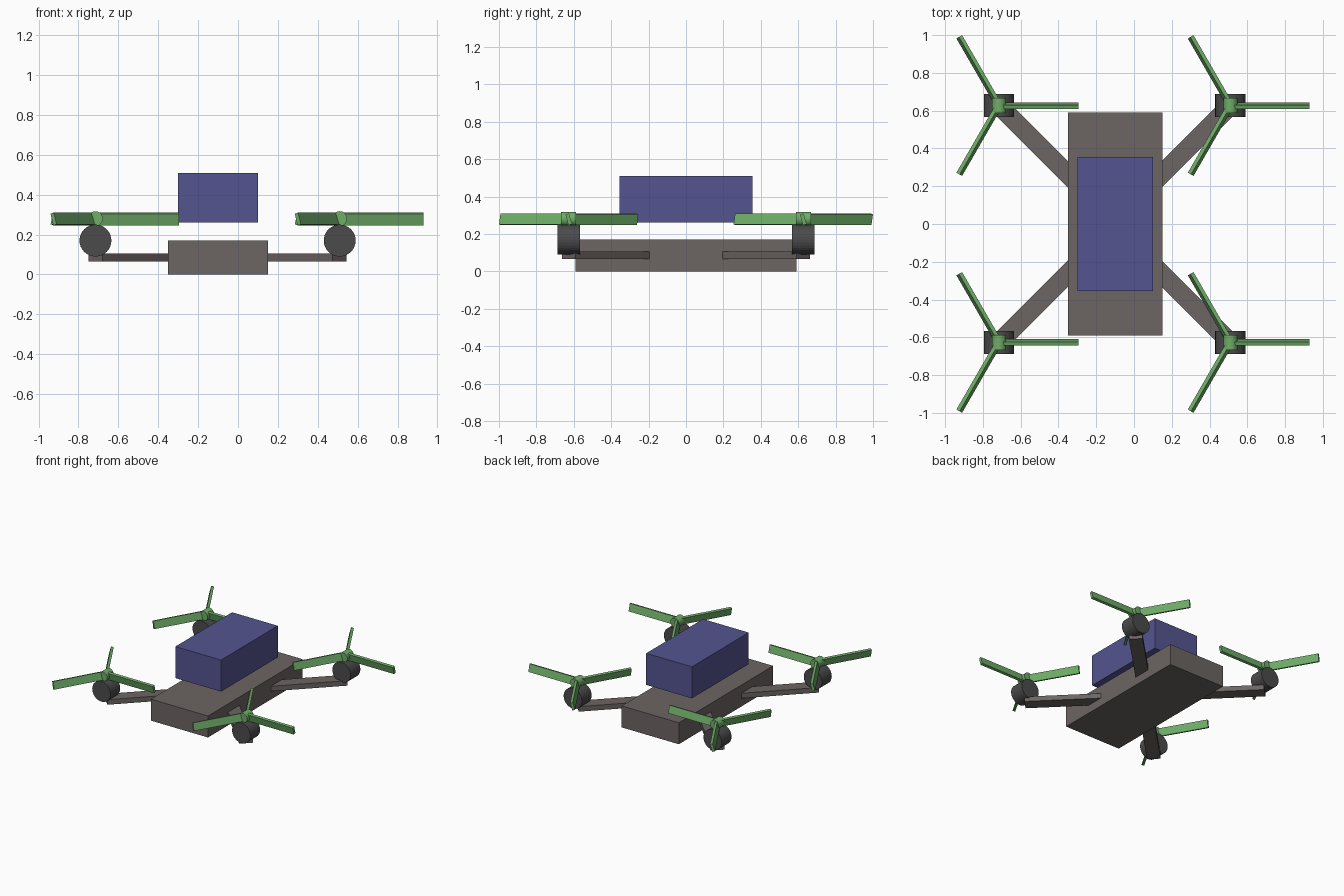
import bpy
from math import pi, radians, cos, sin
from mathutils import Matrix, Vector

if "Cube" in bpy.data.objects:
    bpy.data.objects.remove(bpy.data.objects["Cube"])

CX = -0.1025            # middle of the frame
RX, RY = 0.6125, 0.627  # rotor offsets from the middle


def material(name, rgb):
    m = bpy.data.materials.new(name)
    m.diffuse_color = (*rgb, 1)
    m.use_nodes = True
    m.node_tree.nodes["Principled BSDF"].inputs["Base Color"].default_value = m.diffuse_color
    return m


frame_mat = material("frame_grey", (0.15, 0.13, 0.125))
motor_mat = material("motor_dark", (0.07, 0.07, 0.07))
rotor_mat = material("rotor_green", (0.16, 0.42, 0.14))
box_mat = material("box_blue", (0.09, 0.09, 0.28))


def finish(name, mat):
    ob = bpy.context.object
    ob.name = name
    ob.data.materials.append(mat)
    return ob


def box(name, size, matrix, mat):
    bpy.ops.mesh.primitive_cube_add(size=1)
    ob = finish(name, mat)
    ob.data.transform(matrix @ Matrix.Diagonal((*size, 1)))
    return ob


def drum(name, radius, length, loc, mat):
    # cylinder lying along y
    bpy.ops.mesh.primitive_cylinder_add(vertices=32, radius=radius, depth=length,
                                        location=loc, rotation=(pi / 2, 0, 0))
    return finish(name, mat)


# body and the cargo box hovering above it
box("body", (0.5, 1.18, 0.17), Matrix.Translation((-0.10, 0, 0.085)), frame_mat)
box("cargo_box", (0.4, 0.71, 0.25), Matrix.Translation((-0.10, 0, 0.385)), box_mat)

for sx, side in ((-1, "left"), (1, "right")):
    for sy, end in ((-1, "front"), (1, "back")):
        tag = f"{end}_{side}"
        x, y = CX + sx * RX, sy * RY

        # diagonal arm, ending under the motor and buried in the body
        length = 0.62
        d = Vector((sx, sy, 0)).normalized()
        mid = Vector((x, y, 0.085)) - d * (length / 2)
        angle = radians(45) * sx * sy
        box("arm_" + tag, (length, 0.1, 0.04),
            Matrix.Translation(mid) @ Matrix.Rotation(angle, 4, 'Z'), frame_mat)

        # motor and hub
        drum("motor_" + tag, 0.08, 0.122, (x, y, 0.17), motor_mat)
        drum("rotor_hub_" + tag, 0.037, 0.08, (x, y, 0.28), rotor_mat)

        # three pitched blades
        for i in range(3):
            m = (Matrix.Translation((x, y, 0.278))
                 @ Matrix.Rotation(i * 2 * pi / 3, 4, 'Z')
                 @ Matrix.Rotation(radians(15), 4, 'X')
                 @ Matrix.Translation((0.21, 0, 0)))
            box(f"rotor_blade_{tag}_{i + 1}", (0.42, 0.02, 0.06), m, rotor_mat)
